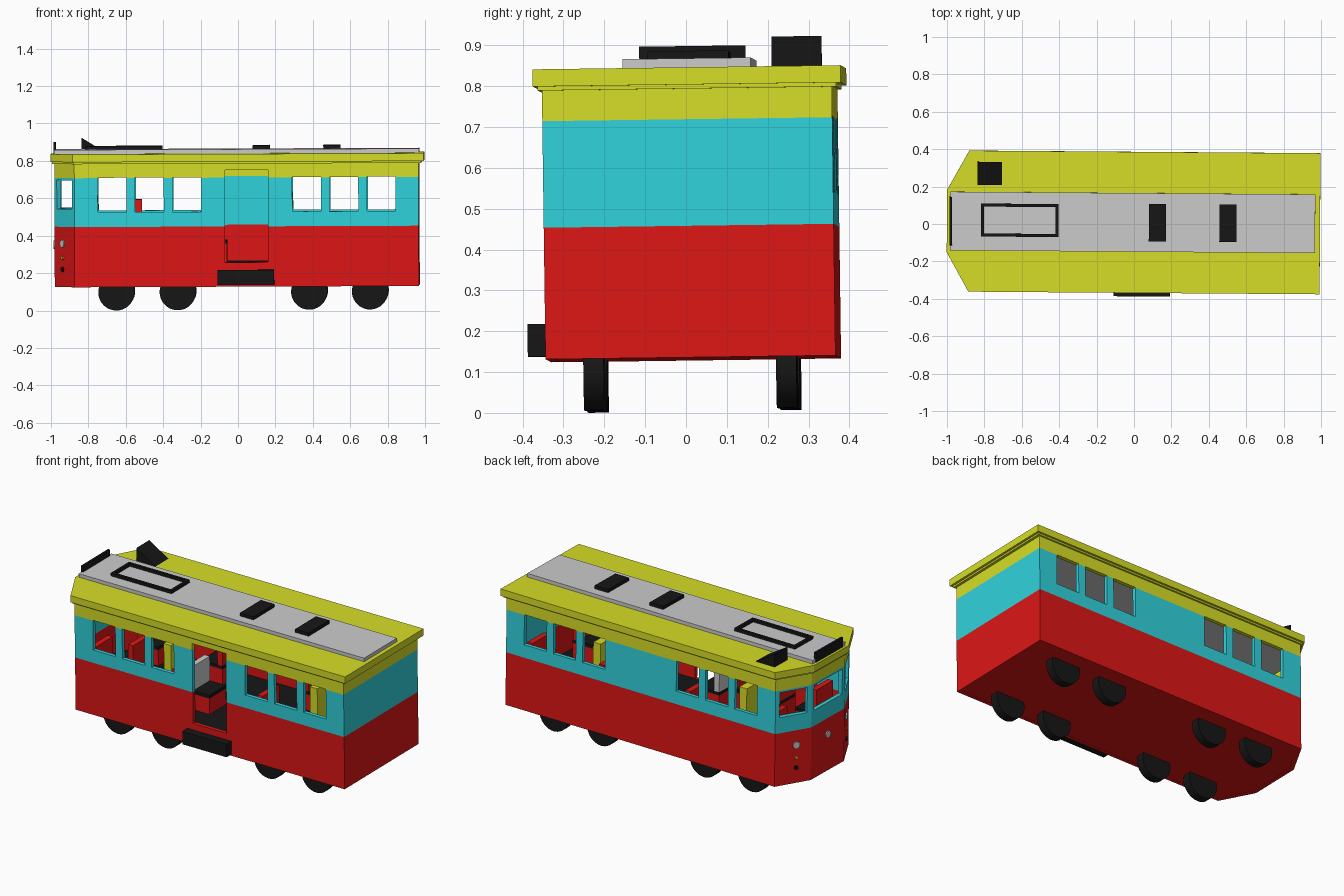
import bpy, bmesh, math
from mathutils import Matrix, Vector

if "Cube" in bpy.data.objects:
    bpy.data.objects.remove(bpy.data.objects["Cube"])

CY = 0.02  # centre line of the body in y


def material(name, rgb):
    m = bpy.data.materials.new(name)
    m.diffuse_color = (*rgb, 1)
    m.use_nodes = True
    m.node_tree.nodes["Principled BSDF"].inputs["Base Color"].default_value = m.diffuse_color
    return m


RED = material("red", (0.73, 0.008, 0.008))
CYAN = material("cyan", (0.03, 0.65, 0.72))
YELLOW = material("yellow", (0.68, 0.73, 0.02))
BLACK = material("black", (0.008, 0.008, 0.008))
ORANGE = material("orange", (0.8, 0.25, 0.02))


def finish(name, bm, mat=None):
    bmesh.ops.recalc_face_normals(bm, faces=bm.faces)
    me = bpy.data.meshes.new(name)
    bm.to_mesh(me)
    bm.free()
    if mat:
        me.materials.append(mat)
    ob = bpy.data.objects.new(name, me)
    bpy.context.collection.objects.link(ob)
    return ob


def add_box(bm, x, y, z, rot=Matrix()):
    size = Matrix.Diagonal((x[1] - x[0], y[1] - y[0], z[1] - z[0], 1))
    mid = Matrix.Translation([sum(r) / 2 for r in (x, y, z)])
    bmesh.ops.create_cube(bm, size=1, matrix=mid @ rot @ size)


def box(name, x, y, z, mat=None):
    bm = bmesh.new()
    add_box(bm, x, y, z)
    return finish(name, bm, mat)


def disc(name, centre, axis, r, depth, mat=None, sides=32):
    bm = bmesh.new()
    turn = Vector(axis).to_track_quat('Z', 'Y').to_matrix().to_4x4()
    bmesh.ops.create_cone(bm, cap_ends=True, segments=sides, radius1=r, radius2=r,
                          depth=depth, matrix=Matrix.Translation(centre) @ turn)
    return finish(name, bm, mat)


def outline(back, corner, nose, half, nose_half, sx=1, sy=1):
    pts = [(back, -half), (back, half), (corner, half),
           (nose, nose_half), (nose, -nose_half), (corner, -half)]
    return [(x * sx, y * sy + CY) for x, y in pts]


BODY = (0.97, -0.87, -0.978, 0.355, 0.16)


def prism(name, pts, z0, z1, mat=None):
    bm = bmesh.new()
    lo = [bm.verts.new((x, y, z0)) for x, y in pts]
    hi = [bm.verts.new((x, y, z1)) for x, y in pts]
    bm.faces.new(lo)
    bm.faces.new(hi)
    for i in range(len(pts)):
        j = (i + 1) % len(pts)
        bm.faces.new((lo[i], lo[j], hi[j], hi[i]))
    return finish(name, bm, mat)


def wall_band(name, z0, z1, mat):
    bm = bmesh.new()
    loops = [[bm.verts.new((x, y, z)) for x, y in pts]
             for pts, z in ((outline(*BODY), z0), (outline(*BODY), z1),
                            (outline(*BODY, 0.975, 0.935), z1), (outline(*BODY, 0.975, 0.935), z0))]
    for a, b in zip(loops, loops[1:] + loops[:1]):
        for i in range(6):
            j = (i + 1) % 6
            bm.faces.new((a[i], a[j], b[j], b[i]))
    return finish(name, bm, mat)


# body bands
bands = [wall_band("lower_wall", 0.132, 0.454, RED),
         wall_band("window_wall", 0.454, 0.715, CYAN),
         wall_band("upper_wall", 0.715, 0.805, YELLOW)]

# openings: side windows, doorway, nose windows
bm = bmesh.new()
for x in (-0.745, -0.545, -0.345, 0.295, 0.495, 0.695):
    add_box(bm, (x, x + 0.153), (-0.6, 0.6), (0.533, 0.717))
add_box(bm, (-0.065, 0.165), (-0.6, -0.2), (0.262, 0.755))
add_box(bm, (-1.1, -0.92), (CY - 0.135, CY + 0.135), (0.55, 0.703))
for s in (-1, 1):
    add_box(bm, (-0.964, -0.884), (CY + s * 0.2575 - 0.085, CY + s * 0.2575 + 0.085), (0.55, 0.703),
            Matrix.Rotation(-s * math.atan2(0.108, 0.195), 4, 'Z'))
cutter = finish("opening_cutter", bm)
cutter.hide_render = True
for ob in bands:
    mod = ob.modifiers.new("openings", 'BOOLEAN')
    mod.operation, mod.solver, mod.object = 'DIFFERENCE', 'EXACT', cutter
    mod.use_self = True
    bpy.context.view_layer.objects.active = ob
    bpy.ops.object.modifier_apply(modifier=mod.name)
bpy.data.objects.remove(cutter)

# underside, floor, ceiling, roof
prism("underside", outline(*BODY, 0.98, 0.95), 0.133, 0.2, RED)
prism("floor", outline(*BODY, 0.98, 0.95), 0.2, 0.262, BLACK)
prism("ceiling", outline(*BODY, 0.98, 0.95), 0.785, 0.80)
prism("roof_lip", outline(0.985, -0.875, -0.99, 0.365, 0.163), 0.79, 0.80, YELLOW)
prism("roof", outline(0.998, -0.88, -0.997, 0.377, 0.167), 0.80, 0.842, YELLOW)
box("roof_panel", (-0.98, 0.972), (CY - 0.157, CY + 0.157), (0.842, 0.864))

# roof equipment
for x in (0.083, 0.46):
    box("roof_vent", (x, x + 0.092), (CY - 0.1, CY + 0.1), (0.864, 0.884), BLACK)
box("sign_board", (-0.983, -0.97), (CY - 0.13, CY + 0.13), (0.842, 0.902), BLACK)
bm = bmesh.new()
for y in (-0.065, 0.095):
    add_box(bm, (-0.815, -0.4), (y + 0.004, y + 0.02), (0.864, 0.882))
for x in (-0.815, -0.416):
    add_box(bm, (x, x + 0.016), (-0.045, 0.099), (0.864, 0.882))
finish("roof_frame", bm, BLACK)
bm = bmesh.new()
ends = [[bm.verts.new((x, y, z)) for x, z in ((-0.835, 0.842), (-0.705, 0.842), (-0.835, 0.922))]
        for y in (0.215, 0.338)]
for tri in ends:
    bm.faces.new(tri)
for i in range(3):
    j = (i + 1) % 3
    bm.faces.new((ends[0][i], ends[0][j], ends[1][j], ends[1][i]))
finish("roof_wedge", bm, BLACK)

# door step and wheels
box("door_step", (-0.105, 0.197), (-0.384, CY - 0.35), (0.142, 0.222), BLACK)
for x in (-0.648, -0.32, 0.383, 0.708):
    for s in (-1, 1):
        w = disc("wheel", (x, 0.017 + s * 0.236, 0.103), (0, 1, 0), 0.097, 0.05, BLACK, 40)
        w.data.shade_smooth()
        w.data.set_sharp_from_angle(angle=math.radians(30))

# nose lamps
for s in (-1, 1):
    for name, z, r, mat in (("headlight", 0.364, 0.021, None), ("indicator", 0.288, 0.011, ORANGE),
                            ("lower_lamp", 0.226, 0.013, BLACK)):
        disc(name, (-0.934, CY + s * 0.24, z), (-0.87, s * 0.49, 0), r, 0.014, mat, 24)
disc("nose_lamp", (-0.978, CY, 0.355), (1, 0, 0), 0.022, 0.014, None, 24)


# interior seats: cushion block and backrest
def seat(x, y, top, mat, back_mat, side):
    bx = x if side < 0 else x + 0.11
    box("seat_base", (x, x + 0.145), (y - 0.08, y + 0.08), (0.262, 0.36), mat)
    box("seat_cushion", (x, x + 0.145), (y - 0.08, y + 0.08), (0.36, 0.38), BLACK)
    box("seat_back", (bx, bx + 0.035), (y - 0.08, y + 0.08), (0.38, top), back_mat)


seat(-0.545, -0.2, 0.60, RED, RED, -1)
for y in (-0.2, 0.24):
    for x, side in ((-0.8, -1), (-0.36, 1), (0.34, -1), (0.72, 1)):
        seat(x, y, 0.525, RED, RED, side)
seat(-0.2, -0.11, 0.53, RED, None, -1)
for x in (-0.48, 0.52):
    box("yellow_seat", (x, x + 0.05), (-0.03, 0.1), (0.262, 0.525), YELLOW)

# the whole model leans very slightly
lean = (Matrix.Rotation(-0.0075, 4, 'Z') @ Matrix.Rotation(-0.004, 4, 'Y')
        @ Matrix.Rotation(0.0135, 4, 'X'))
for ob in bpy.context.scene.objects:
    ob.matrix_world = lean
